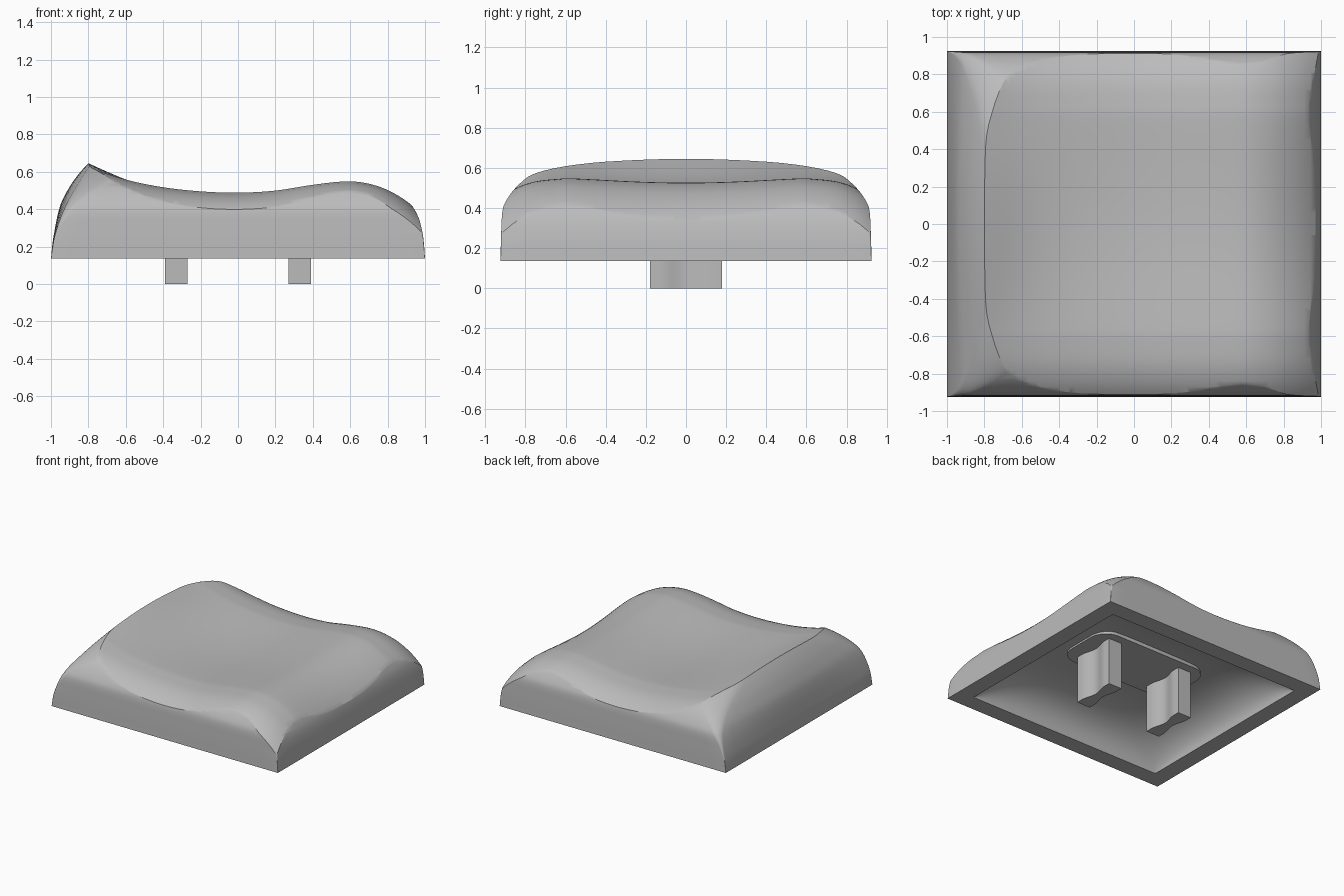
import bpy, bmesh, math

cube = bpy.data.objects.get("Cube")
if cube:
    bpy.data.objects.remove(cube, do_unlink=True)

grey = bpy.data.materials.new("plain grey")
grey.use_nodes = True
COLOUR = (0.5, 0.5, 0.5, 1)
grey.diffuse_color = COLOUR
grey.node_tree.nodes["Principled BSDF"].inputs["Base Color"].default_value = COLOUR


def curve(points):
    """Smooth cubic interpolation through a few (position, value) points."""
    n = len(points)
    slope = []
    for i in range(n):
        a, b = points[max(i - 1, 0)], points[min(i + 1, n - 1)]
        slope.append((b[1] - a[1]) / (b[0] - a[0]))

    def value(t):
        i = 0
        while i < n - 2 and t > points[i + 1][0]:
            i += 1
        (x0, y0), (x1, y1) = points[i], points[i + 1]
        h = x1 - x0
        s = min(max((t - x0) / h, 0), 1)
        return ((1 + 2 * s) * (1 - s) ** 2 * y0 + s * (1 - s) ** 2 * h * slope[i]
                + s * s * (3 - 2 * s) * y1 + s * s * (s - 1) * h * slope[i + 1])
    return value


def make_object(name, bm):
    bmesh.ops.recalc_face_normals(bm, faces=bm.faces[:])
    mesh = bpy.data.meshes.new(name)
    bm.to_mesh(mesh)
    bm.free()
    mesh.materials.append(grey)
    obj = bpy.data.objects.new(name, mesh)
    bpy.context.collection.objects.link(obj)
    return obj


def loft(name, rings):
    """Closed solid skinned through rings with equal point counts."""
    bm = bmesh.new()
    loops = [[bm.verts.new(p) for p in ring] for ring in rings]
    for a, b in zip(loops, loops[1:]):
        for i in range(len(a)):
            j = (i + 1) % len(a)
            bm.faces.new((a[i], a[j], b[j], b[i]))
    bm.faces.new(loops[0])
    bm.faces.new(loops[-1])
    return make_object(name, bm)


def height_solid(name, xs, ys, height, base):
    """Solid between a height field and the flat level base."""
    bm = bmesh.new()
    grid = [[bm.verts.new((x, y, height(x, y))) for y in ys] for x in xs]
    for i in range(len(xs) - 1):
        for j in range(len(ys) - 1):
            bm.faces.new((grid[i][j], grid[i + 1][j], grid[i + 1][j + 1], grid[i][j + 1]))
    border = [e for e in bm.edges if e.is_boundary]
    made = bmesh.ops.extrude_edge_only(bm, edges=border)["geom"]
    for v in made:
        if isinstance(v, bmesh.types.BMVert):
            v.co.z = base
    bmesh.ops.holes_fill(bm, edges=[e for e in bm.edges if e.is_boundary], sides=0)
    return make_object(name, bm)


def activate(obj):
    bpy.ops.object.select_all(action='DESELECT')
    obj.select_set(True)
    bpy.context.view_layer.objects.active = obj


def subtract(obj, cutter):
    mod = obj.modifiers.new("cut", 'BOOLEAN')
    mod.operation = 'DIFFERENCE'
    mod.solver = 'EXACT'
    mod.object = cutter
    activate(obj)
    bpy.ops.object.modifier_apply(modifier=mod.name)
    bpy.data.objects.remove(cutter, do_unlink=True)


def smooth(obj, degrees=28):
    activate(obj)
    bpy.ops.object.shade_smooth_by_angle(angle=math.radians(degrees))


# Outer walls: rounded rectangles that lean in and round off as they rise
BOTTOM = 0.135
wall_left = curve([(.135, 1), (.25, .987), (.42, .95), (.52, .9), (.59, .85), (.645, .8), (.72, .72)])
wall_right = curve([(.135, 1), (.25, .99), (.35, .967), (.42, .93), (.5, .87), (.72, .65)])
wall_side = curve([(.135, .925), (.3, .92), (.4, .912), (.45, .888), (.5, .85), (.55, .795), (.6, .72), (.72, .5)])
corner = curve([(.135, .002), (.25, .008), (.35, .03), (.45, .08), (.55, .17), (.62, .25), (.72, .3)])


def wall_ring(z):
    left, right, side, r = wall_left(z), wall_right(z), wall_side(z), corner(z)
    bow = .045 * ((z - BOTTOM) / .5) ** 2
    arcs = []
    for cx, cy, turn in ((right - r, side - r, 0), (r - left, side - r, 1),
                         (r - left, r - side, 2), (right - r, r - side, 3)):
        angles = [math.pi / 2 * (turn + k / 8) for k in range(9)]
        arcs.append([(cx + r * math.cos(a), cy + r * math.sin(a)) for a in angles])
    ring = []
    for k, arc in enumerate(arcs):
        ring += arc
        (ax, ay), (bx, by) = arc[-1], arcs[(k + 1) % 4][0]
        ring += [(ax + (bx - ax) * s / 16, ay + (by - ay) * s / 16) for s in range(1, 16)]
    return [(x + bow * (y / .6) ** 2 * max(0, -x / left) ** 3, y, z) for x, y in ring]


shell = loft("cap_shell", [wall_ring(BOTTOM + .575 * k / 36) for k in range(37)])

# Dished top, higher on the right-hand end and rolled over on the left-hand end
length = curve([(-1.1, .75), (-.8, .625), (-.6, .558), (-.4, .517), (-.2, .495), (0, .488), (.2, .499),
                (.4, .53), (.57, .548), (.68, .54), (.8, .502), (.93, .42), (1.1, .25)])
dip = curve([(-1.1, -.03), (-.8, -.02), (-.5, .008), (-.2, .02), (.6, .022), (.85, .035), (1.1, .05)])
edge = curve([(0, 0), (.15, .016), (.25, .05), (.32, .095), (.5, .25)])


def top_height(x, y):
    y = abs(y)
    return length(x) - dip(x) * max(0, 1 - (y / .6) ** 2) ** 1.5 - edge(max(0, y - .6))


def spread(extent, n):
    return [extent * (2 * k / n - 1) for k in range(n + 1)]


subtract(shell, height_solid("top_cutter", spread(1.1, 70), spread(1.05, 70), top_height, 1.2))

# Domed hollow underneath, leaving a flat rim
HX, HY = .865, .79


def hollow_height(x, y):
    fall = max(0, 1 - (x / HX) ** 4) * max(0, 1 - (y / HY) ** 4)
    return BOTTOM + .275 * math.sqrt(fall)


def crowded(extent, n):
    return [extent * math.sin(math.pi / 2 * (2 * k / n - 1)) for k in range(n + 1)]


subtract(shell, height_solid("hollow_cutter", crowded(HX, 48), crowded(HY, 48), hollow_height, .02))
smooth(shell)

# Rounded pad that carries the prongs
pad_outline = []
for cx, cy, turn in ((.36, .11, 0), (-.36, .11, 1), (-.36, -.11, 2), (.36, -.11, 3)):
    for k in range(9):
        a = math.pi / 2 * (turn + k / 8)
        pad_outline.append((cx + .14 * math.cos(a), cy + .14 * math.sin(a)))
smooth(loft("stem_pad", [[(x, y, z) for x, y in pad_outline] for z in (.38, .43)]))

# Two waisted prongs
for name, px in (("left_prong", .33), ("right_prong", -.33)):
    edge_pts = []
    for k in range(21):
        y = -.18 + .018 * k
        waist = .025 * (1 + math.cos(math.pi * min(1, abs(y) / .13))) / 2
        edge_pts.append((.059 - waist, y))
    outline = edge_pts + [(-x, y) for x, y in reversed(edge_pts)]
    smooth(loft(name, [[(px + x, y, z) for x, y in outline] for z in (0, .4)]))
